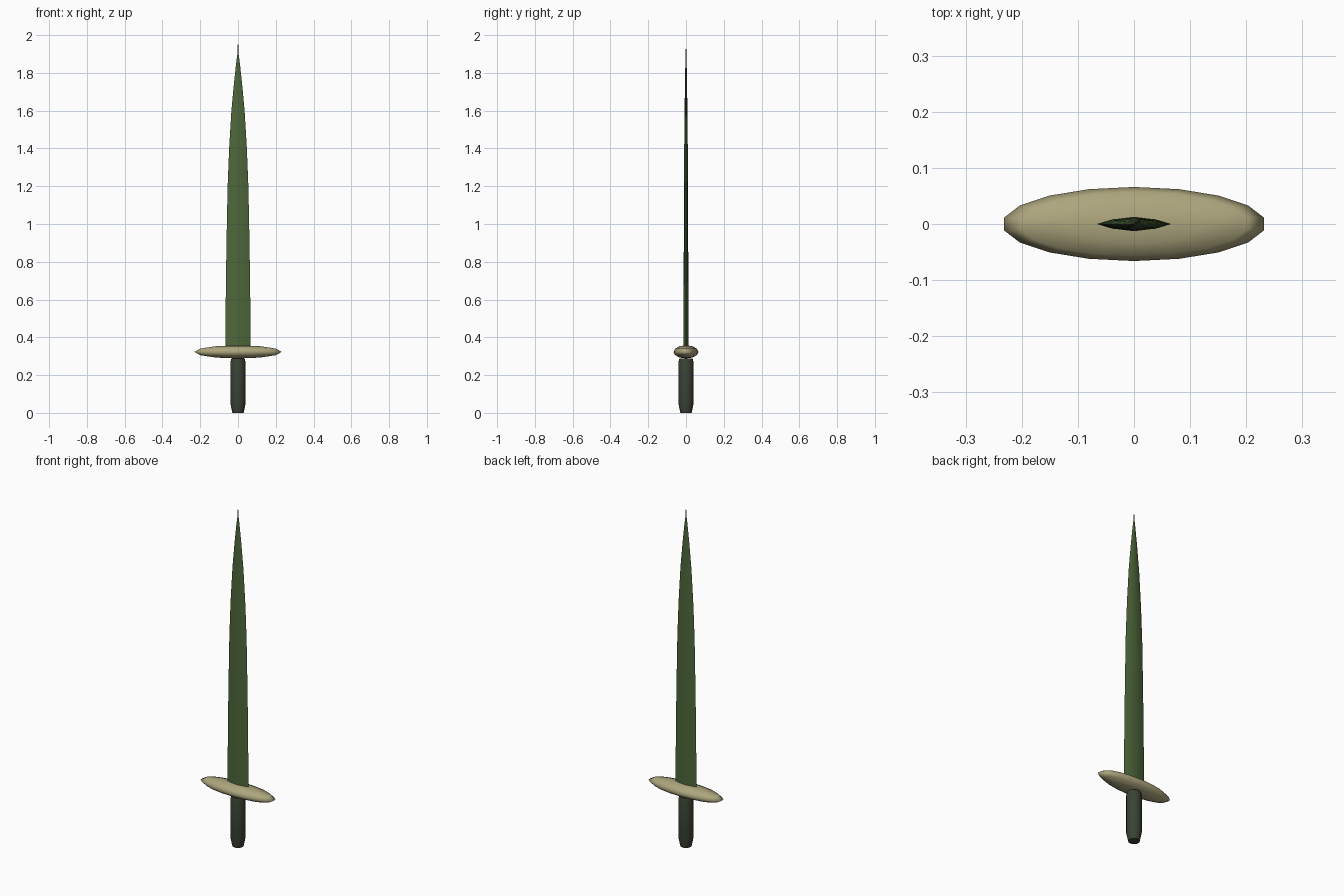
import bpy, bmesh, math

if "Cube" in bpy.data.objects:
    bpy.data.objects.remove(bpy.data.objects["Cube"])


def material(name, srgb):
    m = bpy.data.materials.new(name)
    m.diffuse_color = [((c / 255 + 0.055) / 1.055) ** 2.4 for c in srgb] + [1]
    m.use_nodes = True
    m.node_tree.nodes["Principled BSDF"].inputs["Base Color"].default_value = m.diffuse_color
    return m


def loft(name, section, levels, mat, smooth):
    """Stack scaled copies of a cross-section; levels are (z, scale_x, scale_y)."""
    bm = bmesh.new()
    rings = [[bm.verts.new((x * sx, y * sy, z)) for x, y in section] for z, sx, sy in levels]
    n = len(section)
    for a, b in zip(rings, rings[1:]):
        for i in range(n):
            bm.faces.new((a[i], a[(i + 1) % n], b[(i + 1) % n], b[i]))
    bm.faces.new(rings[0][::-1])
    bm.faces.new(rings[-1])
    me = bpy.data.meshes.new(name)
    bm.to_mesh(me)
    bm.free()
    finish(name, me, mat, smooth)


def finish(name, me, mat, smooth):
    ob = bpy.data.objects.new(name, me)
    bpy.context.collection.objects.link(ob)
    me.materials.append(mat)
    bpy.ops.object.select_all(action='DESELECT')
    ob.select_set(True)
    bpy.context.view_layer.objects.active = ob
    bpy.ops.object.shade_smooth_by_angle(angle=math.radians(smooth))


green = material("blade green", (78, 103, 58))
tan = material("guard tan", (172, 165, 125))
dark = material("grip dark green", (58, 66, 52))

# Blade: lens section tapering to a needle point
lens = [(1, 0), (0.6, 0.62), (0, 1), (-0.6, 0.62), (-1, 0), (-0.6, -0.62), (0, -1), (0.6, -0.62)]
loft("blade", lens, [
    (0.30, 0.067, 0.0130), (0.60, 0.065, 0.0125), (0.90, 0.061, 0.0118),
    (1.20, 0.055, 0.0108), (1.40, 0.047, 0.0095), (1.60, 0.035, 0.0075),
    (1.75, 0.021, 0.0055), (1.85, 0.010, 0.0035), (1.91, 0.002, 0.0015),
    (2.00, 0.0005, 0.0005)], green, 40)

# Guard: flattened, stretched ball
bm = bmesh.new()
bmesh.ops.create_uvsphere(bm, u_segments=18, v_segments=6, radius=1)
for v in bm.verts:
    v.co = (v.co.x * 0.235, v.co.y * 0.066, 0.323 + v.co.z * 0.035)
mesh = bpy.data.meshes.new("guard")
bm.to_mesh(mesh)
bm.free()
finish("guard", mesh, tan, 180)

# Grip: round handle with tapered foot
circle = [(math.cos(i * math.pi / 8), math.sin(i * math.pi / 8)) for i in range(16)]
loft("grip", circle, [(z, r, r) for z, r in (
    (0, 0.03), (0.015, 0.033), (0.05, 0.04), (0.27, 0.04), (0.287, 0.035))], dark, 60)
